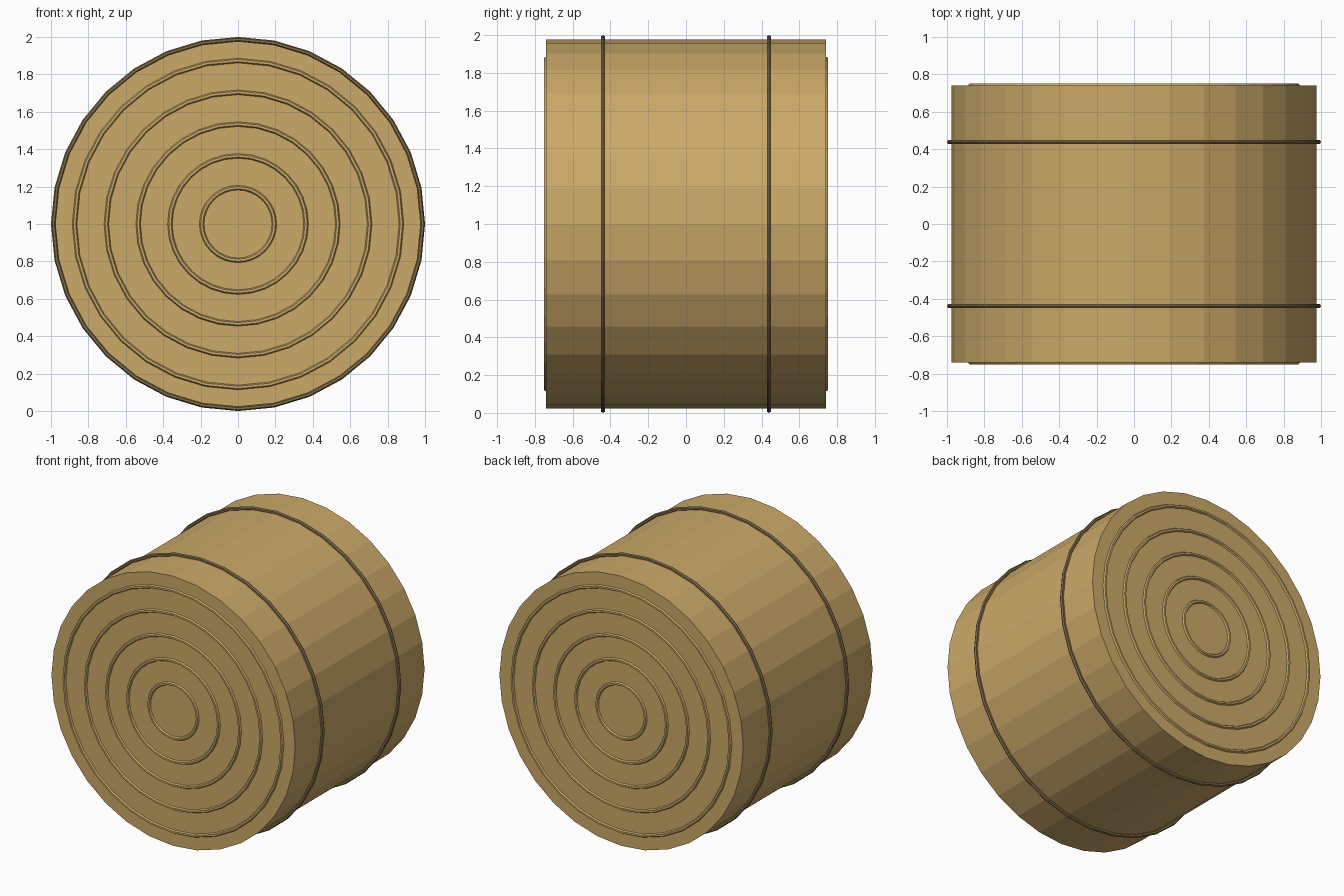
import bpy, math

if "Cube" in bpy.data.objects:
    bpy.data.objects.remove(bpy.data.objects["Cube"])

SIDES = 32          # facets around the bale
CORD = 0.0125       # cord thickness radius


def material(name, rgb):
    m = bpy.data.materials.new(name)
    m.diffuse_color = (*rgb, 1.0)
    m.use_nodes = True
    m.node_tree.nodes["Principled BSDF"].inputs["Base Color"].default_value = m.diffuse_color
    return m


straw = material("straw", (0.60, 0.40, 0.14))
twine = material("twine", (0.22, 0.15, 0.065))


def finish(name, mat):
    ob = bpy.context.object
    ob.name = name
    ob.data.materials.append(mat)
    return ob


def cord_ring(name, radius, y, mat):
    bpy.ops.mesh.primitive_torus_add(
        major_segments=SIDES, minor_segments=6, major_radius=radius,
        minor_radius=CORD, location=(0, y, 1), rotation=(math.pi / 2, 0, 0))
    finish(name, mat)


# Round bale lying on its side
bpy.ops.mesh.primitive_cylinder_add(
    vertices=SIDES, radius=0.977, depth=1.48, end_fill_type='NGON',
    location=(0, 0, 1), rotation=(math.pi / 2, 0, 0))
finish("bale_body", straw)

for side, y in (("front", -1), ("back", 1)):
    # Cord tied around the bale
    cord_ring(side + "_band", 1 - CORD, y * 0.439, twine)
    # Concentric rolled layers on the end face
    for i in range(5):
        cord_ring(f"{side}_layer_ring_{i + 1}", 0.194 + 0.17 * i, y * 0.74, straw)
